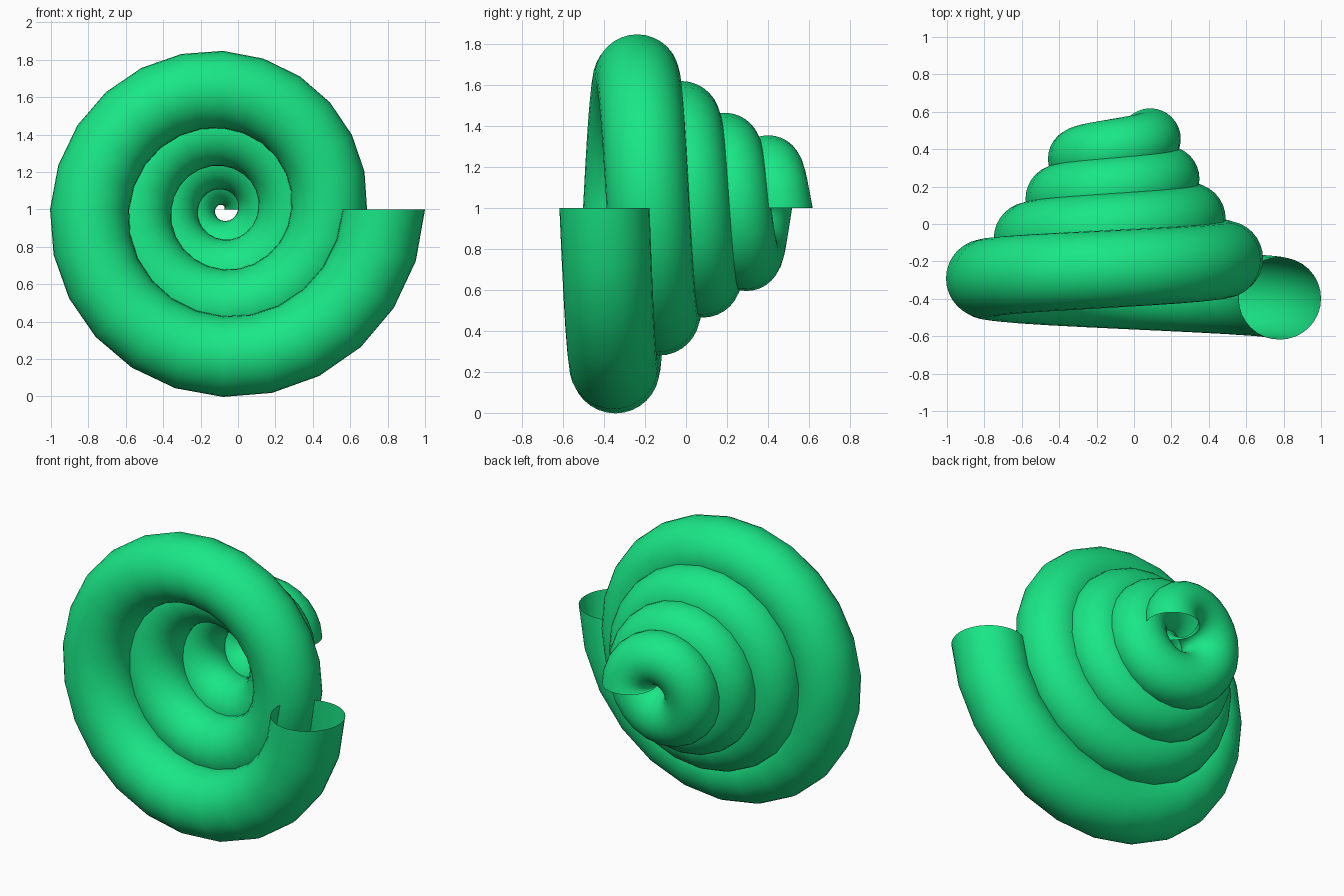
import bpy, bmesh, math

if "Cube" in bpy.data.objects:
    bpy.data.objects.remove(bpy.data.objects["Cube"])

STEPS, SIDES, TURNS = 24, 32, 4
AXIS_X, AXIS_Z = -0.08, 1.0
# outer and inner spiral radius after each full turn
OUTER = [1.08, 0.77, 0.57, 0.43, 0.33]
INNER = [0.64, 0.365, 0.188, 0.08, 0.003]
Y_START, Y_END = -0.398, 0.455


def at_turn(table, t):
    i = min(int(t), TURNS - 1)
    return table[i] + (table[i + 1] - table[i]) * (t - i)


# spiral shell: a shrinking circle swept round the y axis, open at both ends
bm = bmesh.new()
rings = []
for s in range(STEPS * TURNS + 1):
    t = s / STEPS
    a = -2 * math.pi * t
    outer, inner = at_turn(OUTER, t), at_turn(INNER, t)
    mid, rad = (outer + inner) / 2, (outer - inner) / 2
    y = Y_START + (Y_END - Y_START) * t / TURNS
    ring = []
    for k in range(SIDES):
        b = 2 * math.pi * k / SIDES
        d = mid + rad * math.cos(b)
        ring.append(bm.verts.new((AXIS_X + d * math.cos(a),
                                  y + rad * math.sin(b),
                                  AXIS_Z + d * math.sin(a))))
    rings.append(ring)
for r0, r1 in zip(rings, rings[1:]):
    for k in range(SIDES):
        n = (k + 1) % SIDES
        f = bm.faces.new((r0[k], r0[n], r1[n], r1[k]))
        f.smooth = True

# make the faces point out of the tube
bm.normal_update()
face = bm.faces[:][0]
centre = sum((v.co for v in rings[0]), rings[0][0].co * 0) / SIDES
if face.normal.dot(face.calc_center_median() - centre) < 0:
    bmesh.ops.reverse_faces(bm, faces=bm.faces[:])

mesh = bpy.data.meshes.new("spiral_shell")
bm.to_mesh(mesh)
bm.free()
shell = bpy.data.objects.new("spiral_shell", mesh)
bpy.context.collection.objects.link(shell)

# green material
green = bpy.data.materials.new("green")
green.diffuse_color = (0.01, 0.8, 0.24, 1)
green.use_nodes = True
green.node_tree.nodes["Principled BSDF"].inputs["Base Color"].default_value = green.diffuse_color
mesh.materials.append(green)
